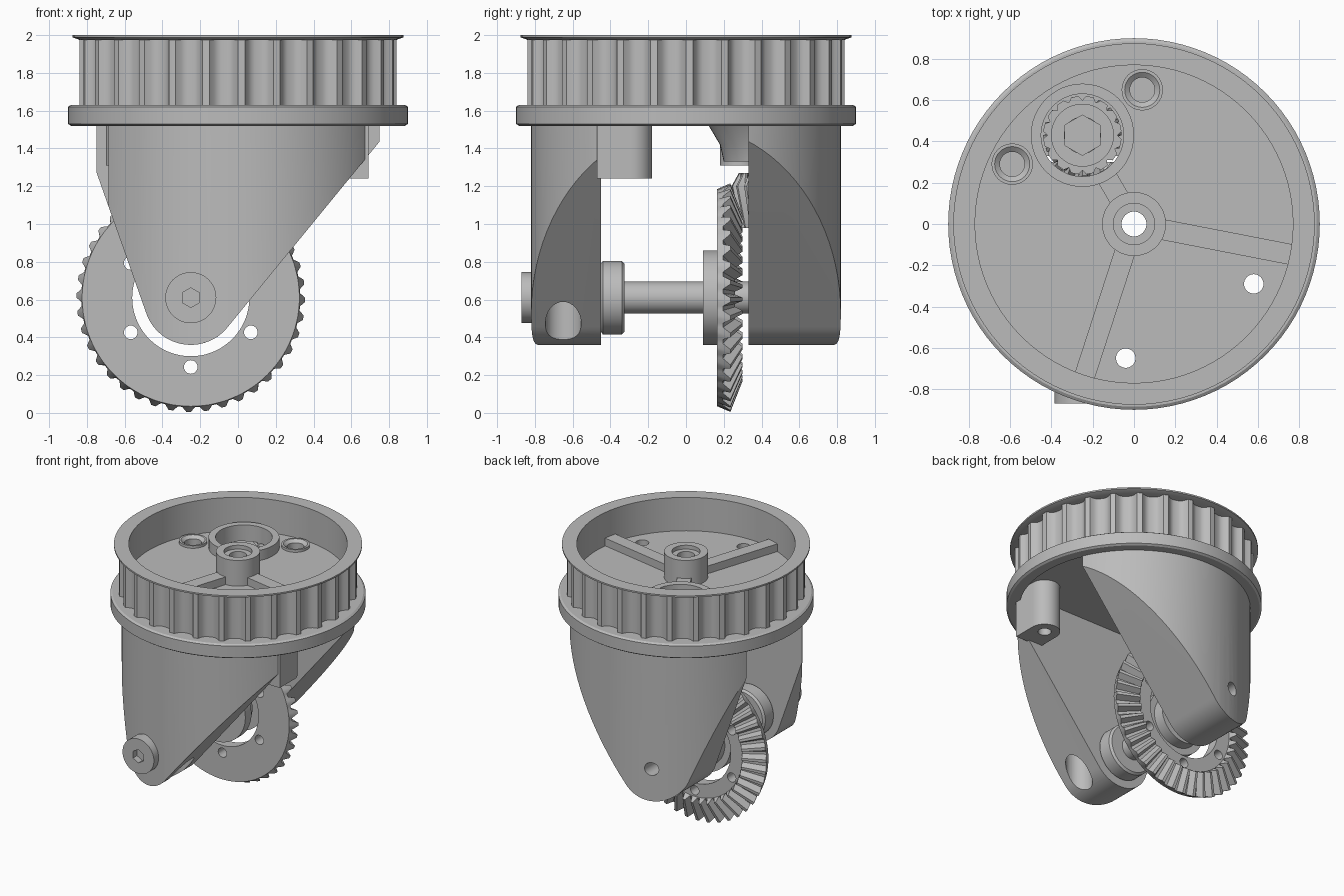
import bpy, bmesh
from math import pi, cos, sin, radians
from mathutils import Matrix, Vector

cube = bpy.data.objects.get("Cube")
if cube:
    bpy.data.objects.remove(cube, do_unlink=True)

grey = bpy.data.materials.new("plain_grey")
grey.use_nodes = True
grey.diffuse_color = (0.5, 0.5, 0.5, 1)
grey.node_tree.nodes["Principled BSDF"].inputs["Base Color"].default_value = (0.5, 0.5, 0.5, 1)

AXLE_X, AXLE_Z = -0.25, 0.61
ALONG_Y = Matrix.Translation((AXLE_X, 0, AXLE_Z)) @ Matrix.Rotation(-pi / 2, 4, 'X')


def at(x, y):
    return Matrix.Translation((x, y, 0))


def finish(name, bm, matrix=None):
    if matrix:
        bm.transform(matrix)
    bmesh.ops.recalc_face_normals(bm, faces=bm.faces)
    mesh = bpy.data.meshes.new(name)
    bm.to_mesh(mesh)
    bm.free()
    mesh.materials.append(grey)
    obj = bpy.data.objects.new(name, mesh)
    bpy.context.collection.objects.link(obj)
    return obj


def revolve(name, profile, n=96, matrix=None, shape=None):
    """Spin a closed (radius, height) profile into a ring; shape may alter a point."""
    bm = bmesh.new()
    loops = []
    for k, (r, z) in enumerate(profile):
        loop = []
        for i in range(n):
            rr, zz = shape(k, i, r, z) if shape else (r, z)
            a = 2 * pi * i / n
            loop.append(bm.verts.new((rr * cos(a), rr * sin(a), zz)))
        loops.append(loop)
    for k, a in enumerate(loops):
        b = loops[(k + 1) % len(loops)]
        for i in range(n):
            j = (i + 1) % n
            bm.faces.new((a[i], a[j], b[j], b[i]))
    return finish(name, bm, matrix)


def rod(name, r, z0, z1, n=48, matrix=None):
    bm = bmesh.new()
    bmesh.ops.create_cone(bm, cap_ends=True, segments=n, radius1=r, radius2=r, depth=z1 - z0)
    bm.transform(Matrix.Translation((0, 0, (z0 + z1) / 2)))
    return finish(name, bm, matrix)


def box(name, lo, hi, matrix=None):
    bm = bmesh.new()
    bmesh.ops.create_cube(bm, size=1)
    lo, hi = Vector(lo), Vector(hi)
    bm.transform(Matrix.Translation((lo + hi) / 2) @ Matrix.Diagonal((*(hi - lo), 1)))
    return finish(name, bm, matrix)


def boolean(obj, tool, operation='DIFFERENCE'):
    mod = obj.modifiers.new("cut", 'BOOLEAN')
    mod.operation, mod.solver, mod.object = operation, 'EXACT', tool
    bpy.context.view_layer.objects.active = obj
    bpy.ops.object.modifier_apply(modifier=mod.name)
    bpy.data.objects.remove(tool, do_unlink=True)


# Flanged base disc with a shallow recess underneath
base = revolve("base_flange", [(0.06, 1.6), (0.8, 1.6), (0.81, 1.52), (0.885, 1.52), (0.9, 1.53),
                               (0.9, 1.62), (0.885, 1.63), (0.775, 1.63), (0.775, 1.74), (0.06, 1.74)])

# Belt pulley wall with rounded grooves, and the thin lip on top
GROOVE = (0, 0, 0, 0.03, 0.045, 0.05, 0.05, 0.05, 0.045, 0.03)


def grooves(k, i, r, z):
    return (r - GROOVE[i % 10] if k in (1, 2) else r), z


revolve("toothed_wall", [(0.77, 1.61), (0.84, 1.61), (0.84, 1.985), (0.77, 1.985)], 280, shape=grooves)
revolve("top_lip", [(0.77, 1.975), (0.84, 1.975), (0.875, 1.988), (0.875, 2.0), (0.77, 2.0)])

# Centre hub and floor ribs
revolve("center_hub", [(0.06, 1.61), (0.155, 1.61), (0.155, 1.94), (0.1, 1.94), (0.1, 1.91), (0.06, 1.91)], 48)
for i, (angle, reach) in enumerate(((-11, 0.775), (-108, 0.775), (120, 0.3))):
    box(f"floor_rib_{i + 1}", (0.11, -0.05, 1.7), (reach, 0.05, 1.8), Matrix.Rotation(radians(angle), 4, 'Z'))


# Two tapered legs: a rounded pointed outline trimmed by the round body
def leg(name, y0, y1):
    bm = bmesh.new()
    outline = [(0.9, 1.62), (0.9, 1.7), (-0.9, 1.7)]
    for i in range(25):
        a = radians(197 + (322 - 197) * i / 24)
        outline.append((AXLE_X + 0.25 * cos(a), AXLE_Z + 0.25 * sin(a)))
    face = bm.faces.new([bm.verts.new((x, y0, z)) for x, z in outline])
    moved = bmesh.ops.extrude_face_region(bm, geom=[face])["geom"]
    bmesh.ops.translate(bm, verts=[v for v in moved if isinstance(v, bmesh.types.BMVert)], vec=(0, y1 - y0, 0))
    obj = finish(name, bm)
    boolean(obj, rod("trim", 0.82, 0.2, 1.61, 96), 'INTERSECT')
    return obj


front_leg = leg("front_leg", -0.95, -0.45)
back_leg = leg("back_leg", 0.33, 0.95)

# Screw bosses under the base
boss = rod("front_screw_boss", 0.11, 1.24, 1.61, matrix=at(0.58, -0.29))
boolean(boss, box("web", (0.47, -0.47, 1.24), (0.69, -0.29, 1.61)), 'UNION')
rod("back_screw_boss", 0.11, 1.31, 1.61, matrix=at(-0.59, 0.29))

# Through holes, with a wide screw channel in the front leg
for x, y in ((0.58, -0.29), (-0.04, -0.65)):
    boolean(base, rod("hole", 0.047, 1.4, 1.9, 32, at(x, y)))
boolean(boss, rod("hole", 0.047, 1.0, 1.9, 32, at(0.58, -0.29)))
boolean(front_leg, rod("hole", 0.095, 0.2, 1.45, 32, at(-0.04, -0.65)))
boolean(front_leg, rod("hole", 0.047, 1.3, 1.9, 32, at(-0.04, -0.65)))

# Counterbored sockets on the floor
for i, (x, y) in enumerate(((0.04, 0.65), (-0.59, 0.29))):
    boolean(base, rod("bore", 0.06, 1.64, 1.9, 32, at(x, y)))
    revolve(f"screw_socket_{i + 1}", [(0.06, 1.7), (0.1, 1.7), (0.1, 1.76), (0.085, 1.76), (0.06, 1.74)], 32, at(x, y))

# Pinion well through the base and the back leg
PINION = at(AXLE_X, 0.43)
boolean(base, rod("well", 0.2, 1.5, 1.9, 48, PINION))
boolean(back_leg, rod("well", 0.21, 0.93, 1.8, 48, PINION))
boolean(back_leg, rod("axle_hole", 0.05, 0.6, 1.0, 32, ALONG_Y))
revolve("pinion_housing", [(0.2, 1.33), (0.23, 1.33), (0.25, 1.42), (0.31, 1.52), (0.31, 1.61), (0.2, 1.61)], 48, PINION)
revolve("pinion_collar", [(0.2, 1.7), (0.25, 1.7), (0.25, 1.82), (0.2, 1.82)], 48, PINION)


# Bevel pinion, its bearing and nut
def pinion_teeth(k, i, r, z):
    return (r - 0.035 if k in (1, 2) and i % 4 > 1 else r), z


revolve("bevel_pinion", [(0.05, 0.98), (0.14, 0.98), (0.19, 1.2), (0.15, 1.27), (0.05, 1.27)], 72, PINION, pinion_teeth)
rod("pinion_shaft", 0.09, 0.97, 1.72, 32, PINION)
revolve("pinion_bearing", [(0.08, 1.4), (0.19, 1.4), (0.19, 1.7), (0.15, 1.7), (0.15, 1.67), (0.08, 1.67)],
        64, PINION, lambda k, i, r, z: (r - 0.02 if k in (1, 2) and i % 4 == 0 else r, z))
rod("pinion_nut", 0.1, 1.6, 1.75, 6, PINION)


# Large bevel gear ring with sloping teeth and six holes
def gear_teeth(k, i, r, z):
    if k in (2, 3) and i % 4 > 1:
        return r - 0.025, z - 0.04
    return r, z


gear = revolve("bevel_gear", [(0.31, 0.165), (0.575, 0.165), (0.605, 0.235), (0.44, 0.3), (0.415, 0.25), (0.31, 0.25)],
               160, ALONG_Y, gear_teeth)
for i in range(6):
    a = radians(30 + 60 * i)
    boolean(gear, rod("hole", 0.036, 0, 0.5, 24, ALONG_Y @ at(0.367 * cos(a), 0.367 * sin(a))))

# Axle, collars and front bolt
rod("axle", 0.085, -0.5, 0.36, matrix=ALONG_Y)
rod("gear_hub", 0.25, 0.09, 0.165, 64, ALONG_Y)
rod("gear_hub_spacer", 0.2, 0.16, 0.25, 64, ALONG_Y)
revolve("axle_collar", [(0.08, -0.45), (0.18, -0.45), (0.195, -0.44), (0.195, -0.34), (0.18, -0.325), (0.08, -0.325)],
        64, ALONG_Y)
bolt = rod("front_bolt_head", 0.135, -0.87, -0.78, 48, ALONG_Y)
boolean(bolt, rod("hex_socket", 0.052, -0.9, -0.82, 6, ALONG_Y))

# Smooth round surfaces, keep hard edges
bpy.ops.object.select_all(action='DESELECT')
for obj in bpy.context.collection.objects:
    if obj.type == 'MESH' and obj.data.materials and obj.data.materials[0] == grey:
        obj.select_set(True)
        bpy.context.view_layer.objects.active = obj
bpy.ops.object.shade_smooth_by_angle(angle=radians(30))
